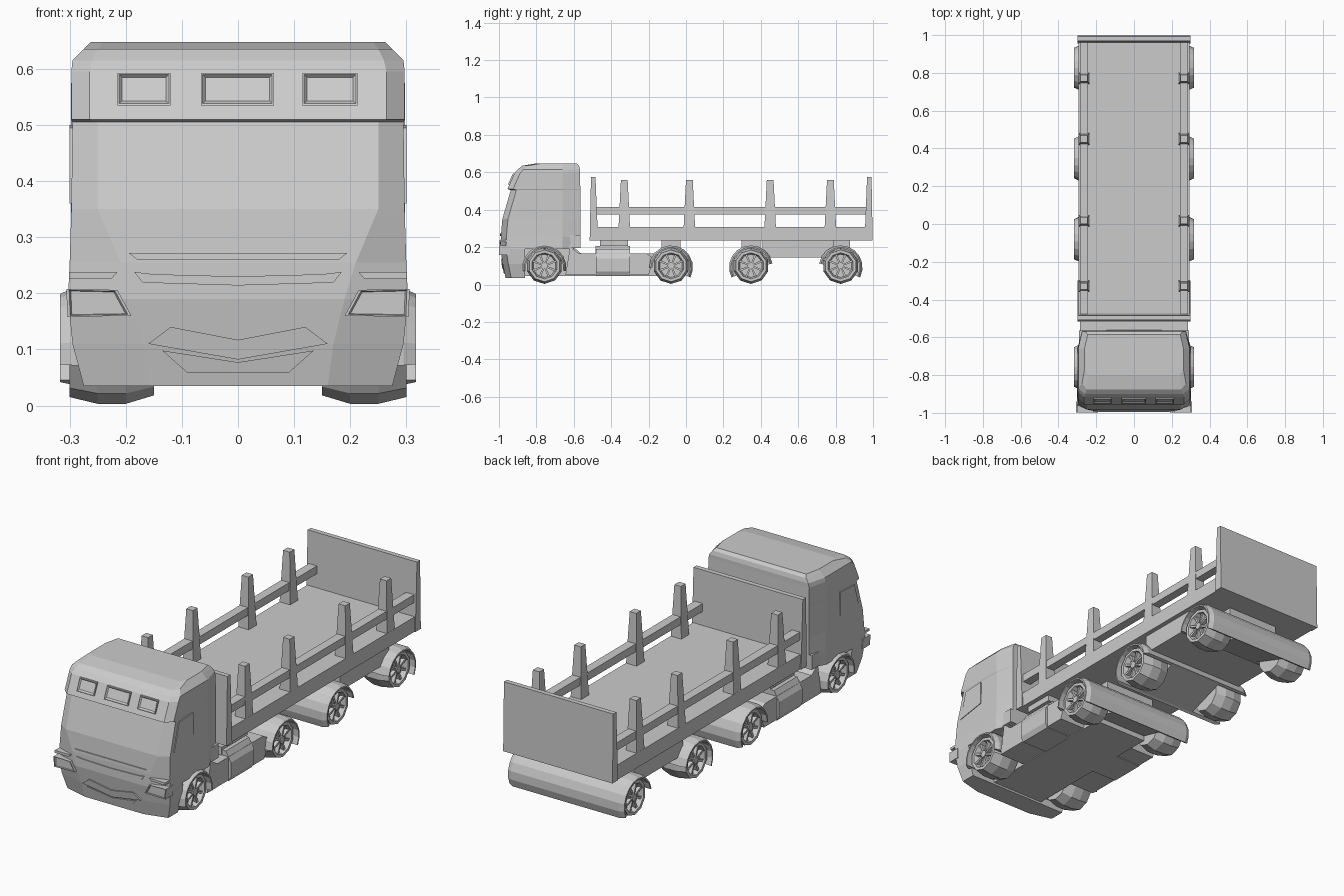
import bpy, bmesh, math

if "Cube" in bpy.data.objects:
    bpy.data.objects.remove(bpy.data.objects["Cube"])

grey = bpy.data.materials.new("light_grey")
grey.diffuse_color = (0.6, 0.6, 0.6, 1)
grey.use_nodes = True
grey.node_tree.nodes["Principled BSDF"].inputs["Base Color"].default_value = grey.diffuse_color


def finish(name, bm):
    bmesh.ops.recalc_face_normals(bm, faces=bm.faces)
    me = bpy.data.meshes.new(name)
    bm.to_mesh(me)
    bm.free()
    me.materials.append(grey)
    ob = bpy.data.objects.new(name, me)
    bpy.context.collection.objects.link(ob)
    return ob


def loft(name, rings, closed=False):
    """Bridge equal-length rings of points; cap the ends unless closed."""
    bm = bmesh.new()
    vs = [[bm.verts.new(p) for p in r] for r in rings]
    n = len(vs[0])
    count = len(vs) if closed else len(vs) - 1
    for i in range(count):
        a, b = vs[i], vs[(i + 1) % len(vs)]
        for j in range(n):
            k = (j + 1) % n
            bm.faces.new((a[j], a[k], b[k], b[j]))
    if not closed:
        bm.faces.new(vs[0])
        bm.faces.new(vs[-1])
    return finish(name, bm)


def prism_x(name, pts, x0, x1):
    return loft(name, [[(x, y, z) for y, z in pts] for x in (x0, x1)])


def taper(name, c, bottom, top, z0, z1):
    """Box with different (x, y) size at bottom and top."""
    return loft(name, [[(c[0] + sx * s[0] / 2, c[1] + sy * s[1] / 2, z)
                        for sx, sy in ((-1, -1), (1, -1), (1, 1), (-1, 1))]
                       for s, z in ((bottom, z0), (top, z1))])


def box(name, x0, x1, y0, y1, z0, z1):
    s = (x1 - x0, y1 - y0)
    return taper(name, ((x0 + x1) / 2, (y0 + y1) / 2), s, s, z0, z1)


def arc(y, r, a0, a1, n, z=0.1):
    return [(y + r * math.cos(math.radians(a0 + (a1 - a0) * i / n)),
             z + r * math.sin(math.radians(a0 + (a1 - a0) * i / n))) for i in range(n + 1)]


# ---- Cab: stacked outlines (z, front y, front corner x, half width, rear corner x, back y)
def outline(z, yf, cx, hw, rx, yb, side_y=-0.66):
    half = [(cx, yf), (hw, yf + 0.03), (hw, side_y), (rx, yb)]
    return [(x, y, z) for x, y in half] + [(-x, y, z) for x, y in reversed(half)]


cab = [(0.19, -0.992, 0.19, 0.303, 0.275, -0.60), (0.255, -0.99, 0.21, 0.30, 0.275, -0.565),
       (0.35, -0.982, 0.25, 0.297, 0.275, -0.565), (0.505, -0.937, 0.25, 0.295, 0.275, -0.565),
       (0.51, -0.955, 0.265, 0.297, 0.275, -0.565), (0.595, -0.917, 0.265, 0.297, 0.275, -0.567),
       (0.615, -0.90, 0.26, 0.295, 0.27, -0.567), (0.635, -0.875, 0.25, 0.275, 0.255, -0.572),
       (0.648, -0.80, 0.24, 0.262, 0.245, -0.585)]
loft("cab", [outline(*r) for r in cab])
loft("bumper", [outline(0.035, -0.965, 0.16, 0.275, 0.275, -0.86, -0.875),
                outline(0.11, -0.98, 0.17, 0.295, 0.295, -0.86, -0.875),
                outline(0.19, -0.992, 0.19, 0.303, 0.303, -0.86, -0.875)])
box("cab_rear_sill", -0.29, 0.29, -0.70, -0.565, 0.195, 0.265)

FRONT = [(0.035, -0.965), (0.11, -0.98), (0.19, -0.992)] + [(r[0], r[1]) for r in cab[1:6]]


def front_y(z):
    for (z0, y0), (z1, y1) in zip(FRONT, FRONT[1:]):
        if z <= z1:
            return y0 + (y1 - y0) * (z - z0) / (z1 - z0)
    return FRONT[-1][1]


def front_plate(name, pts, t=0.006):
    """Plate following the slope of the cab front; pts are (x, z)."""
    return loft(name, [[(x, front_y(z) + d, z) for x, z in pts] for d in (-t, 0.004)])


def mirrored(pts):
    return pts + [(-x, z) for x, z in reversed(pts) if x]


front_plate("upper_grille", mirrored([(0.18, 0.26), (0.195, 0.272)]), 0.005)
front_plate("lower_grille", mirrored([(0, 0.214), (0.17, 0.219), (0.185, 0.238),
                                      (0.15, 0.234), (0, 0.23)]), 0.005)
front_plate("chin_ridge", mirrored([(0, 0.082), (0.16, 0.11), (0.12, 0.14), (0, 0.117)]), 0.006)
front_plate("air_intake", mirrored([(0.09, 0.058), (0.135, 0.098), (0, 0.077)]), 0.004)

# Visor lamps: raised frames with sunken lenses
for x0, x1 in ((-0.215, -0.12), (-0.066, 0.064), (0.115, 0.213)):
    def frame(d, i):
        return [(x, front_y(z) + d, z) for x, z in
                ((x0 + i, 0.535 + i), (x1 - i, 0.535 + i), (x1 - i, 0.593 - i), (x0 + i, 0.593 - i))]
    loft("visor_lamp", [frame(0.004, 0), frame(-0.008, 0), frame(-0.008, 0.003), frame(-0.001, 0.008)])

for s in (-1, 1):
    # Headlights, indicators and side windows
    lamp = [(0.19, 0.16), (0.304, 0.158), (0.306, 0.208), (0.215, 0.206)]
    rings = []
    for y, i in ((-0.94, 0), (-0.999, 0), (-0.999, 0.1), (-0.993, 0.16)):
        rings.append([(s * (x + (0.255 - x) * i), y, z + (0.183 - z) * i) for x, z in lamp])
    loft("headlight", rings)
    loft("indicator", [[(s * x, y, z) for x, z in ((0.225, 0.226), (0.301, 0.226), (0.301, 0.238), (0.215, 0.238))]
                       for y in (-0.997, -0.94)])
    prism_x("side_window", [(-0.925, 0.36), (-0.775, 0.385), (-0.775, 0.50), (-0.885, 0.495)],
            s * 0.292, s * 0.300)

# ---- Tractor chassis: solid core and side skirts with wheel wells
AXLES = (-0.757, -0.08, 0.347, 0.827)
core = [(-0.95, 0.045), (-0.10, 0.045), (-0.10, 0.165), (-0.56, 0.165), (-0.60, 0.20), (-0.95, 0.20)]
prism_x("chassis_core", core, -0.145, 0.145)
for s in (-1, 1):
    skirt = ([(-0.645, 0.05)] + [(-0.20, 0.05), (-0.17, 0.14), (-0.21, 0.165), (-0.57, 0.165), (-0.62, 0.20)])
    prism_x("side_skirt", skirt, s * 0.14, s * 0.285)
    loft("fuel_tank", [[(s * x, y, z) for x, z in ((0.14, 0.046), (0.285, 0.046), (0.298, 0.07),
                                                  (0.298, 0.14), (0.27, 0.19), (0.14, 0.19))]
                       for y in (-0.48, -0.30)])
box("turntable_base", -0.25, 0.25, -0.485, -0.30, 0.16, 0.205)
box("turntable", -0.27, 0.27, -0.46, -0.31, 0.205, 0.238)

# ---- Mudguards: full-width arches with chamfered ends
for y, a0, a1 in ((AXLES[0], -10, 190), (AXLES[1], -28, 180), (AXLES[2], 10, 208), (AXLES[3], -28, 170)):
    ro, ri = 0.117, 0.1
    rings = []
    for x, r in ((-0.317, ri), (-0.317, 0.107), (-0.295, ro), (0.295, ro), (0.317, 0.107), (0.317, ri)):
        rings.append([(x, p, q) for p, q in arc(y, r, a0, a1, 10, 0.092)])
    bm = bmesh.new()
    vs = [[bm.verts.new(p) for p in r] for r in rings]
    for i in range(6):
        a, b = vs[i], vs[(i + 1) % 6]
        for j in range(10):
            bm.faces.new((a[j], a[j + 1], b[j + 1], b[j]))
    for j in (0, 10):
        bm.faces.new([r[j] for r in vs])
    finish("mudguard", bm)
    prism_x("axle_housing", arc(y, 0.105, a0, a1, 10, 0.092), -0.145, 0.145)

# ---- Wheels: ten-sided tyres, recessed rims, spokes and hubs
TYRE = ((0.15, 0.082), (0.20, 0.097), (0.25, 0.097), (0.30, 0.085), (0.30, 0.070), (0.275, 0.062))
for y in AXLES:
    for s in (-1, 1):
        loft("wheel", [[(s * x, p, q) for p, q in arc(y, r, 18, 342, 9)] for x, r in TYRE])
        for k in range(8):
            a = math.radians(45 * k + 22.5)
            u, v = (math.cos(a), math.sin(a)), (-math.sin(a), math.cos(a))
            spoke = [(y + u[0] * r + v[0] * w, 0.1 + u[1] * r + v[1] * w)
                     for r, w in ((0.012, -0.004), (0.067, -0.006), (0.067, 0.006), (0.012, 0.004))]
            prism_x("wheel_spoke", spoke, s * 0.27, s * 0.293)
        prism_x("wheel_hub", arc(y, 0.018, 0, 315, 7), s * 0.27, s * 0.298)

# ---- Trailer: bed, end boards, rails and stakes
box("trailer_bed", -0.293, 0.293, -0.50, 0.985, 0.235, 0.308)
for y0, y1, t0, t1, name in ((-0.515, -0.47, -0.508, -0.484, "front_board"),
                             (0.955, 0.998, 0.968, 0.992, "tail_board")):
    prism_x(name, [(y0, 0.235), (y1, 0.235), (t1, 0.575), (t0, 0.575)], -0.298, 0.298)
for s in (-1, 1):
    box("side_rail", s * 0.265 - 0.022, s * 0.265 + 0.022, -0.49, 0.975, 0.375, 0.414)
    for y in (-0.33, 0.018, 0.45, 0.772):
        taper("stake", (s * 0.264, y), (0.058, 0.062), (0.036, 0.036), 0.30, 0.56)
box("trailer_underframe", -0.27, 0.27, 0.41, 0.79, 0.145, 0.24)
for y in AXLES[1:]:
    box("axle_mount", -0.14, 0.14, y - 0.05, y + 0.05, 0.18, 0.24)
